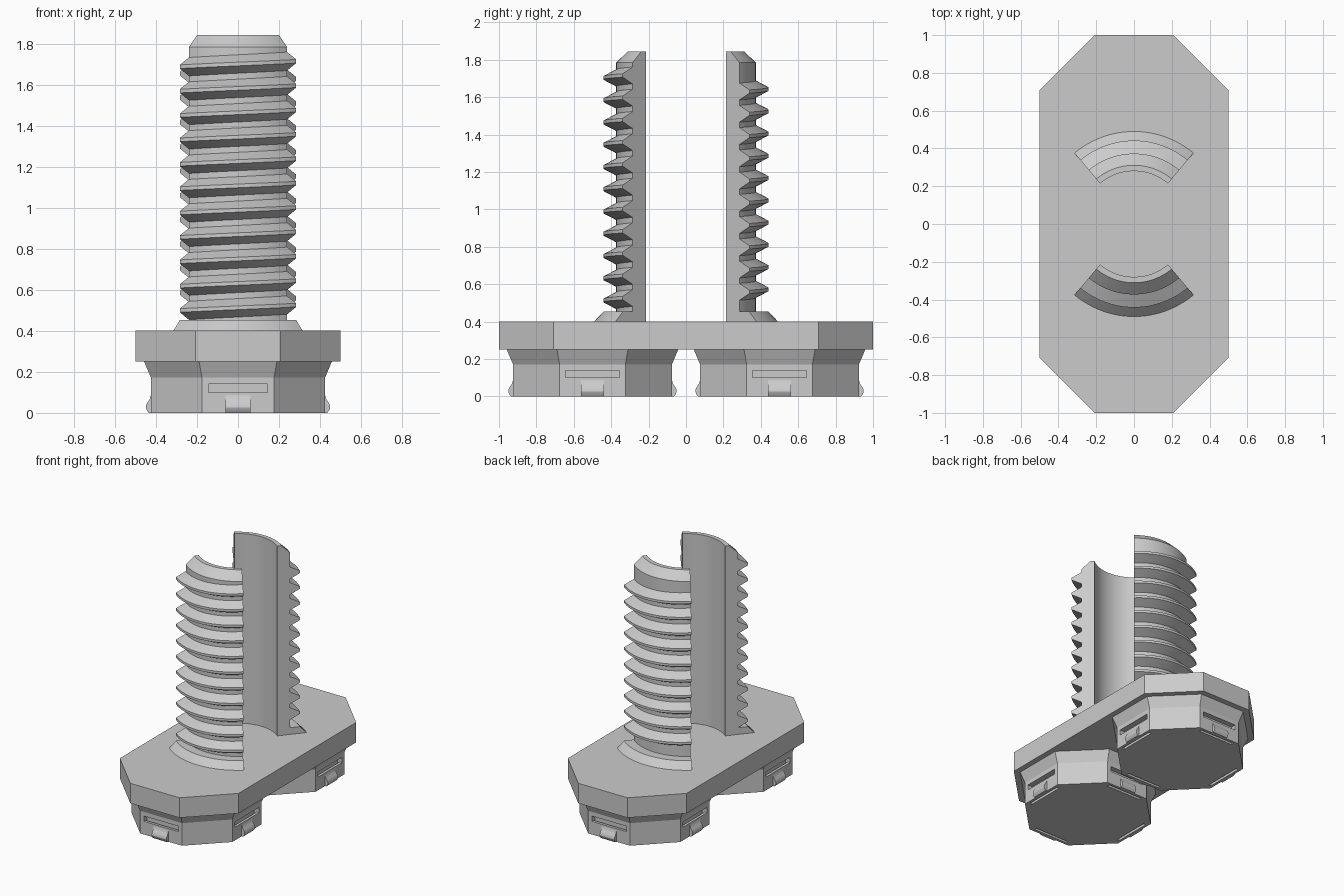
import bpy, bmesh, math
from mathutils import Matrix, Vector

if "Cube" in bpy.data.objects:
    bpy.data.objects.remove(bpy.data.objects["Cube"])

grey = bpy.data.materials.new("plain grey")
grey.use_nodes = True
grey.diffuse_color = (0.6, 0.6, 0.6, 1)
grey.node_tree.nodes["Principled BSDF"].inputs["Base Color"].default_value = (0.6, 0.6, 0.6, 1)


def finish(bm, name, smooth=False):
    """Turn a bmesh into a grey object and make it active."""
    bmesh.ops.recalc_face_normals(bm, faces=bm.faces)
    mesh = bpy.data.meshes.new(name)
    bm.to_mesh(mesh)
    bm.free()
    mesh.materials.append(grey)
    obj = bpy.data.objects.new(name, mesh)
    bpy.context.collection.objects.link(obj)
    bpy.ops.object.select_all(action='DESELECT')
    obj.select_set(True)
    bpy.context.view_layer.objects.active = obj
    if smooth:
        bpy.ops.object.shade_smooth_by_angle(angle=math.radians(25))
    return obj


def loft(bm, rings):
    """Join closed rings of points with quads and cap both ends."""
    rings = [[bm.verts.new(p) for p in ring] for ring in rings]
    for a, b in zip(rings, rings[1:]):
        for i in range(len(a)):
            j = (i + 1) % len(a)
            bm.faces.new((a[i], a[j], b[j], b[i]))
    bm.faces.new(rings[0])
    bm.faces.new(rings[-1])


def bars(profile, half_width, centre_y):
    """Extrude a (radius, height) profile sideways on each of four sides."""
    bm = bmesh.new()
    for k in range(4):
        turn = Matrix.Translation((0, centre_y, 0)) @ Matrix.Rotation(k * math.pi / 2, 4, 'Z')
        loft(bm, [[turn @ Vector((r, side, z)) for r, z in profile]
                  for side in (-half_width, half_width)])
    return bm


# Long eight-sided base plate
CORNER = math.tan(math.pi / 8) / 2
quarter = [(0.5, 1 - 0.5 + CORNER), (CORNER, 1)]
right = [(x, -y) for x, y in reversed(quarter)] + quarter
outline = right + [(-x, -y) for x, y in right]
bm = bmesh.new()
loft(bm, [[(x, y, z) for x, y in outline] for z in (0.25, 0.402)])
finish(bm, "base_plate")

# Eight-sided feet with slotted spring clips on four sides
SLOT = [(0.385, -0.02), (0.405, -0.02), (0.405, 0.1), (0.5, 0.1), (0.5, 0.14), (0.385, 0.14)]
CLIP = [(0.41, 0), (0.436, 0), (0.445, 0.012), (0.45, 0.026), (0.448, 0.04),
        (0.441, 0.052), (0.433, 0.064), (0.428, 0.075), (0.425, 0.088), (0.41, 0.088)]
for name, y in (("front", -0.5), ("back", 0.5)):
    bm = bmesh.new()
    rings = []
    for apothem, z in ((0.425, 0), (0.425, 0.172), (0.458, 0.25)):
        radius = apothem / math.cos(math.pi / 8)
        angles = [(k + 0.5) * math.pi / 4 for k in range(8)]
        rings.append([(radius * math.cos(a), y + radius * math.sin(a), z) for a in angles])
    loft(bm, rings)
    foot = finish(bm, name + "_foot")
    cutter = finish(bars(SLOT, 0.145, y), name + "_slot_cutter")
    cutter.hide_render = True
    bpy.context.view_layer.objects.active = foot
    cut = foot.modifiers.new("slots", 'BOOLEAN')
    cut.operation = 'DIFFERENCE'
    cut.solver = 'EXACT'
    cut.object = cutter
    bpy.ops.object.modifier_apply(modifier=cut.name)
    bpy.data.objects.remove(cutter)
    finish(bars(CLIP, 0.062, y), name + "_clip_bumps", smooth=True)

# Two halves of a split right-hand threaded stem
INNER, ROOT, CREST, PITCH = 0.28, 0.373, 0.442, 0.119
SPAN, STEPS = math.radians(40), 24


def stem_section(angle, first_crest, turns):
    profile = [(INNER, 0.39), (0.49, 0.39), (0.49, 0.402), (CREST, 0.453), (ROOT, 0.453)]
    for k in range(turns):
        z = first_crest + k * PITCH
        profile += [(ROOT, z - 0.045), (CREST, z - 0.009), (CREST, z + 0.009), (ROOT, z + 0.045)]
    profile += [(ROOT, 1.785), (0.311, 1.845), (INNER, 1.845)]
    return [(r * math.cos(angle), r * math.sin(angle), z) for r, z in profile]


for name, middle, crest, turns in (("front", -math.pi / 2, 0.513, 11),
                                   ("back", math.pi / 2, 0.513 + PITCH / 2, 10)):
    bm = bmesh.new()
    rings = []
    for i in range(STEPS + 1):
        swing = SPAN * (2 * i / STEPS - 1)
        rings.append(stem_section(middle + swing, crest + PITCH * swing / math.tau, turns))
    loft(bm, rings)
    finish(bm, name + "_threaded_stem", smooth=True)
